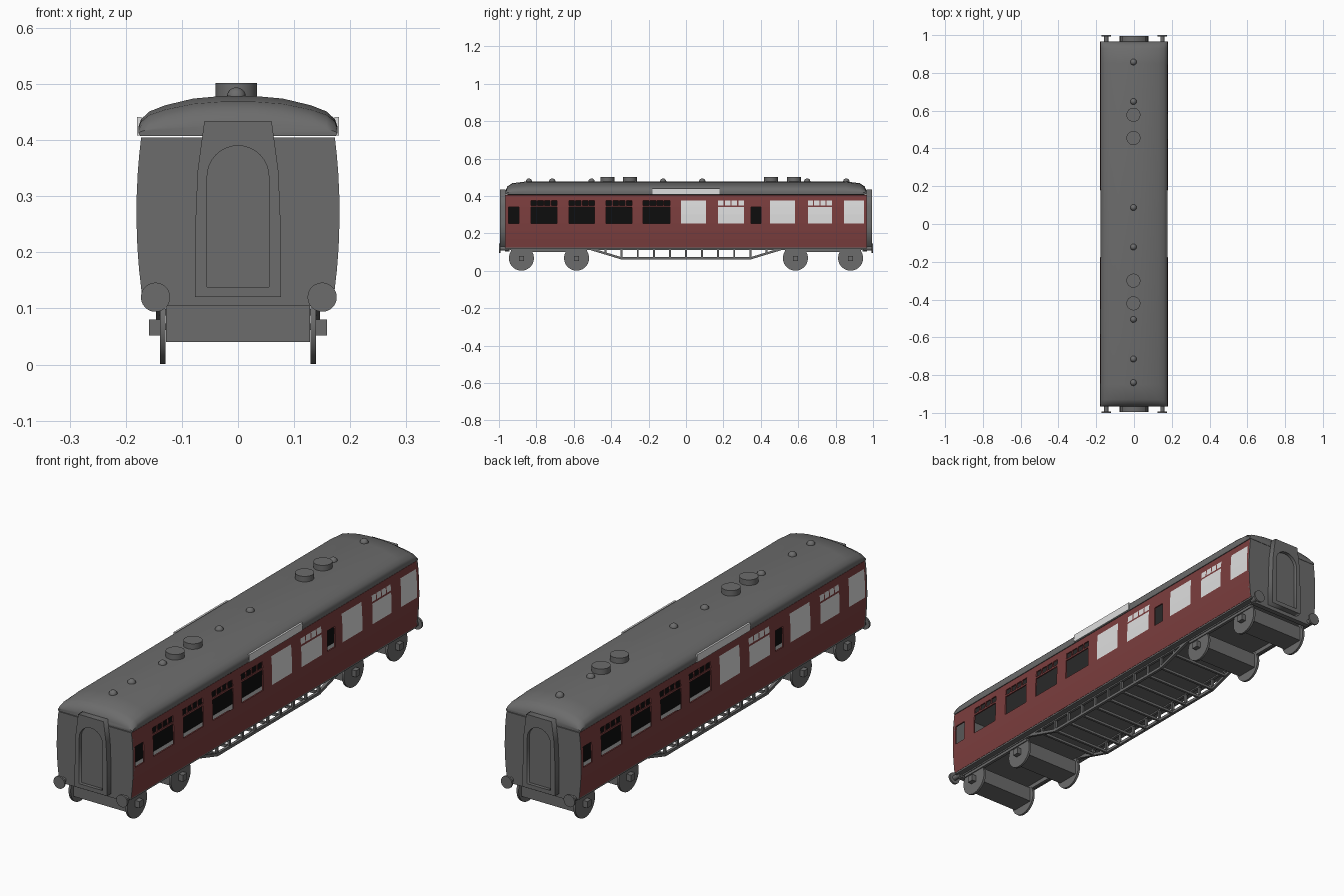
import bpy, bmesh, math
from mathutils import Vector, Matrix

if "Cube" in bpy.data.objects:
    bpy.data.objects.remove(bpy.data.objects["Cube"])


def material(name, r, g, b):
    m = bpy.data.materials.new(name)
    m.diffuse_color = (r, g, b, 1)
    m.use_nodes = True
    m.node_tree.nodes["Principled BSDF"].inputs["Base Color"].default_value = m.diffuse_color
    return m


GREY = material("dark grey", 0.15, 0.15, 0.15)
RED = material("maroon", 0.20, 0.048, 0.048)
WHITE = material("light grey", 0.73, 0.73, 0.73)
BLACK = material("black", 0.004, 0.004, 0.004)


def finish(name, bm, mats, smooth=False):
    bmesh.ops.recalc_face_normals(bm, faces=bm.faces)
    me = bpy.data.meshes.new(name)
    bm.to_mesh(me)
    bm.free()
    for m in mats:
        me.materials.append(m)
    if smooth:
        me.shade_smooth()
        me.set_sharp_from_angle(angle=math.radians(35))
    ob = bpy.data.objects.new(name, me)
    bpy.context.collection.objects.link(ob)
    return ob


def box(name, x0, x1, y0, y1, z0, z1, mat=GREY):
    bm = bmesh.new()
    centre = Matrix.Translation(((x0 + x1) / 2, (y0 + y1) / 2, (z0 + z1) / 2))
    size = Matrix.Diagonal((abs(x1 - x0), abs(y1 - y0), abs(z1 - z0), 1))
    bmesh.ops.create_cube(bm, size=1, matrix=centre @ size)
    return finish(name, bm, [mat])


def rod(name, p, q, radius, sides=24, mat=GREY):
    """Cylinder (or square beam with 4 sides) between two points."""
    p, q = Vector(p), Vector(q)
    d = q - p
    rot = d.to_track_quat('Z', 'Y').to_matrix().to_4x4()
    spin = Matrix.Rotation(math.pi / sides, 4, 'Z')
    bm = bmesh.new()
    bmesh.ops.create_cone(bm, cap_ends=True, segments=sides, radius1=radius, radius2=radius,
                          depth=d.length, matrix=Matrix.Translation((p + q) / 2) @ rot @ spin)
    return finish(name, bm, [mat], sides > 8)


def bow(z):
    return 0.181 - 0.009 * ((z - 0.27) / 0.14) ** 2


# Window layout of the right side: (y0, y1, kind, glazed)
WINDOWS = [(-0.95, -0.893, 'small', False), (-0.829, -0.69, 'vent', False),
           (-0.625, -0.49, 'vent', False), (-0.427, -0.289, 'vent', False),
           (-0.23, -0.086, 'vent', False), (-0.027, 0.107, 'big', True),
           (0.171, 0.31, 'vent', True), (0.348, 0.40, 'small', False),
           (0.449, 0.583, 'big', True), (0.652, 0.78, 'vent', True),
           (0.845, 0.952, 'big', True)]
END, Z0, Z1 = 0.965, 0.125, 0.405
panes = []
for y0, y1, kind, glazed in WINDOWS:
    panes.append((y0, y1, 0.254, 0.375 if kind == 'big' else 0.341, glazed))
    if kind == 'vent':
        step = (y1 - y0 + 0.006) / 4
        for i in range(4):
            a = y0 + i * step
            panes.append((a, a + step - 0.006, 0.349, 0.375, glazed))

# Side walls: a bowed grid, open at the clear windows, pale at the blinds
ys = sorted({-END, END} | {p[0] for p in panes} | {p[1] for p in panes})
zs = [Z0, 0.17, 0.21, 0.254, 0.30, 0.341, 0.349, 0.375, Z1]
for side, turn in (("right", 0), ("left", math.pi)):
    bm = bmesh.new()
    grid = [[bm.verts.new((bow(z), y, z)) for z in zs] for y in ys]
    for i in range(len(ys) - 1):
        for j in range(len(zs) - 1):
            cy, cz = (ys[i] + ys[i + 1]) / 2, (zs[j] + zs[j + 1]) / 2
            hit = [p for p in panes if p[0] < cy < p[1] and p[2] < cz < p[3]]
            if hit and not hit[0][4]:
                continue
            f = bm.faces.new((grid[i][j], grid[i + 1][j], grid[i + 1][j + 1], grid[i][j + 1]))
            f.material_index = 1 if hit else 0
    wall = finish(side + "_side_wall", bm, [RED, WHITE])
    if wall.data.polygons[0].normal.x < 0:
        wall.data.flip_normals()
    wall.rotation_euler.z = turn
    solid = wall.modifiers.new("thickness", 'SOLIDIFY')
    solid.thickness, solid.offset = 0.006, -1

# Floor and dark corridor partition
box("floor", -0.17, 0.17, -END, END, 0.118, 0.132)
box("partition", -0.004, 0.004, -0.955, 0.955, 0.132, 0.41, BLACK)

# Roof: cross-section lofted along the coach, hipped at both ends
half = [(0.174, 0.0), (0.177, 0.018), (0.173, 0.030), (0.158, 0.044),
        (0.13, 0.055), (0.08, 0.067), (0.03, 0.0715)]
section = half + [(-x, z) for x, z in reversed(half)]
ends = [(0.966, 0.28), (0.955, 0.62), (0.93, 0.86), (0.85, 1.0)]
stations = [(-y, s) for y, s in ends] + [(y, s) for y, s in reversed(ends)]
bm = bmesh.new()
rings = [[bm.verts.new((x, y, 0.407 + z * s)) for x, z in section] for y, s in stations]
for a, b in zip(rings, rings[1:]):
    for k in range(len(section)):
        n = (k + 1) % len(section)
        bm.faces.new((a[k], a[n], b[n], b[k]))
bm.faces.new(rings[0])
bm.faces.new(rings[-1])
finish("roof", bm, [GREY], True)

# Destination boards on the roof edges
for s in (-1, 1):
    box("roof_board", s * 0.172, s * 0.18, -0.178, 0.18, 0.408, 0.441, WHITE)

# Roof ventilators: four drums and seven domes
for y in (-0.42, -0.30, 0.455, 0.578):
    rod("roof_drum", (-0.003, y, 0.46), (-0.003, y, 0.502), 0.037, 32)
for y in (-0.84, -0.715, -0.505, -0.122, 0.087, 0.648, 0.857):
    bm = bmesh.new()
    bmesh.ops.create_uvsphere(bm, u_segments=16, v_segments=10, radius=0.017,
                              matrix=Matrix.Translation((-0.003, y, 0.477)))
    finish("roof_dome", bm, [GREY], True)


def add_spline(curve, pts):
    sp = curve.splines.new('POLY')
    sp.points.add(len(pts) - 1)
    for p, (x, z) in zip(sp.points, pts):
        p.co = (x, z, 0, 1)
    sp.use_cyclic_u = True


outer = [(-0.077, 0.12), (0.077, 0.12), (0.076, 0.25), (0.072, 0.345), (0.06, 0.434),
         (-0.06, 0.434), (-0.072, 0.345), (-0.076, 0.25)]
arch = [(0.055 * math.cos(t * math.pi / 16), 0.335 + 0.055 * math.sin(t * math.pi / 16))
        for t in range(17)]
door = [(-0.055, 0.138), (0.055, 0.138)] + arch
for s in (-1, 1):
    # End wall following the bowed sides
    bm = bmesh.new()
    right = [(bow(z), z) for z in zs]
    outline = right + [(-x, z) for x, z in reversed(right)]
    f = bm.faces.new([bm.verts.new((x, s * 0.967, z)) for x, z in outline])
    ext = bmesh.ops.extrude_face_region(bm, geom=[f])
    bmesh.ops.translate(bm, vec=(0, -s * 0.008, 0),
                        verts=[v for v in ext['geom'] if isinstance(v, bmesh.types.BMVert)])
    finish("end_wall", bm, [GREY])

    # Gangway connection: frame with an arched opening and recessed door
    cu = bpy.data.curves.new("gangway_frame", 'CURVE')
    cu.dimensions, cu.fill_mode, cu.extrude = '2D', 'BOTH', 0.0145
    add_spline(cu, outer)
    add_spline(cu, door)
    cu.materials.append(GREY)
    ob = bpy.data.objects.new("gangway_frame", cu)
    bpy.context.collection.objects.link(ob)
    ob.location.y, ob.rotation_euler.x = s * 0.98, math.pi / 2
    bpy.ops.object.select_all(action='DESELECT')
    ob.select_set(True)
    bpy.context.view_layer.objects.active = ob
    bpy.ops.object.convert(target='MESH')
    box("gangway_door", -0.06, 0.06, s * 0.966, s * 0.98, 0.13, 0.392)

    # Buffer beam and buffers
    box("buffer_beam", -0.15, 0.15, s * 0.945, s * 0.967, 0.104, 0.13)
    for x in (-0.147, 0.15):
        rod("buffer_shank", (x, s * 0.95, 0.12), (x, s * 0.994, 0.12), 0.011, 16)
        rod("buffer_head", (x, s * 0.992, 0.12), (x, s, 0.12), 0.026, 32)

    # Bogies
    for y in (0.585 * s, 0.88 * s):
        box("axle_block", -0.128, 0.128, y - 0.05, y + 0.05, 0.04, 0.104)
        for x in (-1, 1):
            rod("wheel", (x * 0.129, y, 0.068), (x * 0.139, y, 0.068), 0.067, 32)
            box("axle_box", x * 0.139, x * 0.159, y - 0.014, y + 0.014, 0.052, 0.08)
    for x in (-1, 1):
        box("bogie_side_frame", x * 0.13, x * 0.143, s * 0.53, s * 0.935, 0.1, 0.12)

# Underframe truss: solebars, trussed rails, posts and cross-bars
for x in (-0.14, 0.14):
    box("solebar", x - 0.006, x + 0.006, -0.95, 0.95, 0.112, 0.126)
    path = [(-0.52, 0.12), (-0.345, 0.067), (0.345, 0.067), (0.52, 0.12)]
    for (ya, za), (yb, zb) in zip(path, path[1:]):
        rod("truss_rail", (x, ya, za), (x, yb, zb), 0.0085, 4)
for i in range(-5, 6):
    y = i * 0.086
    low = 0.067 if abs(y) < 0.345 else 0.067 + (abs(y) - 0.345) * 0.303
    box("truss_crossbar", -0.14, 0.14, y - 0.005, y + 0.005, low - 0.005, low + 0.006)
    for x in (-0.14, 0.14):
        box("truss_post", x - 0.005, x + 0.005, y - 0.005, y + 0.005, low, 0.122)
